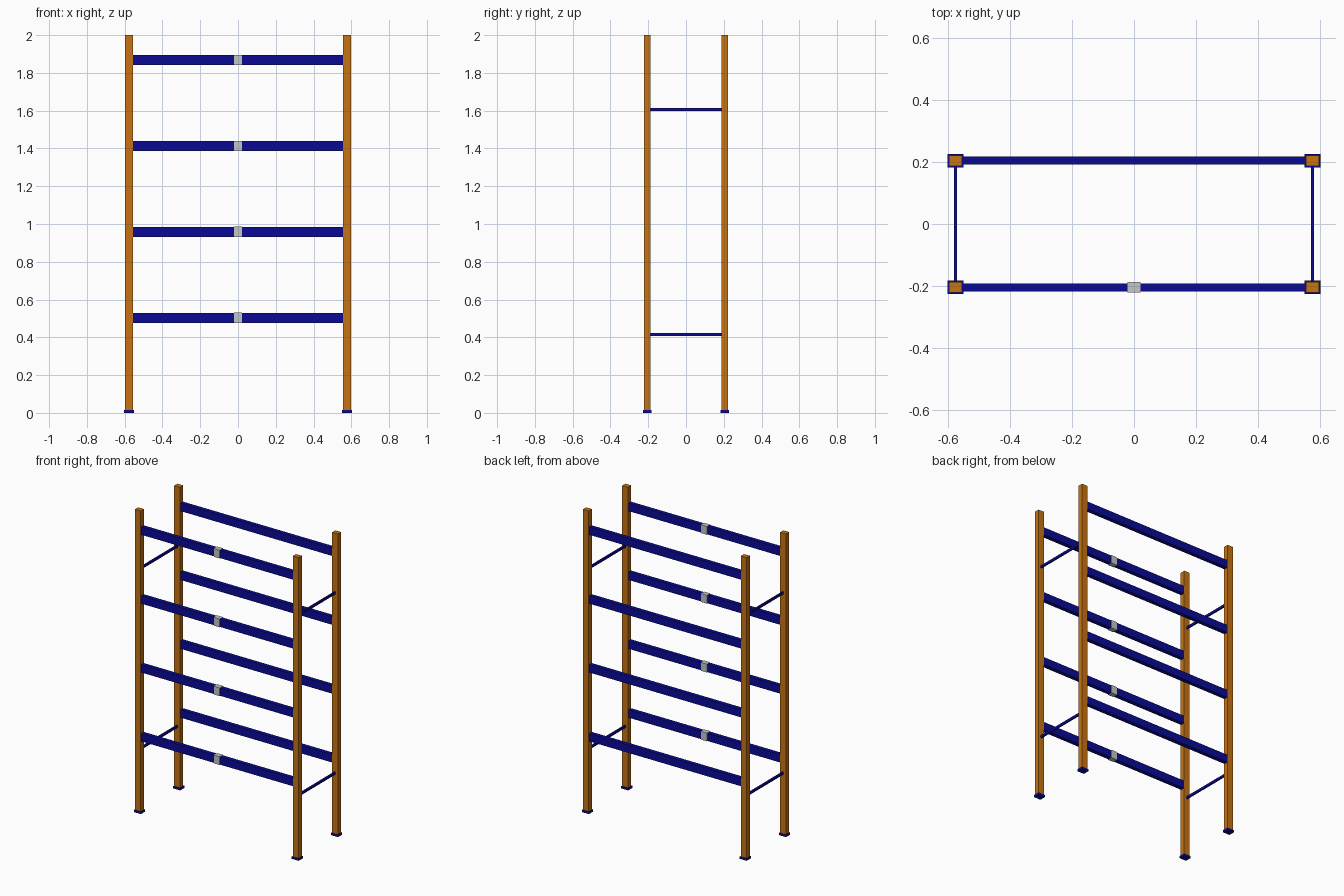
import bpy

cube = bpy.data.objects.get("Cube")
if cube:
    bpy.data.objects.remove(cube, do_unlink=True)


def material(name, rgb):
    m = bpy.data.materials.new(name)
    m.use_nodes = True
    m.diffuse_color = (*rgb, 1)
    m.node_tree.nodes["Principled BSDF"].inputs["Base Color"].default_value = (*rgb, 1)
    return m


ORANGE = material("orange paint", (0.57, 0.17, 0.006))
BLUE = material("blue paint", (0.003, 0.003, 0.3))
GREY = material("light grey", (0.55, 0.57, 0.56))


def box(name, center, size, mat):
    """Flat-sided box with its size baked into the mesh."""
    bpy.ops.mesh.primitive_cube_add(size=1, location=center)
    ob = bpy.context.object
    ob.name = name
    ob.scale = size
    bpy.ops.object.transform_apply(location=False, rotation=False, scale=True)
    ob.data.materials.append(mat)
    return ob


POST_X, POST_Y = 0.577, 0.205
POST_W, POST_D = 0.042, 0.034
FOOT_H = 0.014
LEVELS = [0.503 + 0.455 * i for i in range(4)]
SIDES = {"left": 1, "right": -1}
ENDS = {"front": -1, "back": 1}

# Uprights on foot plates
for end, sy in ENDS.items():
    for side, sx in SIDES.items():
        x, y = sx * POST_X, sy * POST_Y
        box(f"{end}_{side}_post", (x, y, (2 + FOOT_H) / 2),
            (POST_W, POST_D, 2 - FOOT_H), ORANGE)
        box(f"{end}_{side}_foot", (x, y, FOOT_H / 2),
            (0.052, 0.044, FOOT_H), BLUE)

# Shelf beams between the uprights
span = 2 * POST_X - POST_W
for end, sy in ENDS.items():
    for i, z in enumerate(LEVELS, 1):
        box(f"{end}_beam_{i}", (0, sy * POST_Y, z), (span, 0.027, 0.052), BLUE)

# Plain sleeves at the middle of the front beams
for i, z in enumerate(LEVELS, 1):
    box(f"beam_sleeve_{i}", (0, -POST_Y, z), (0.043, 0.034, 0.055), GREY)

# Thin cross bars joining front and back uprights
for side, sx in SIDES.items():
    for level, z in (("lower", 0.415), ("upper", 1.606)):
        box(f"{side}_{level}_cross_bar", (sx * POST_X, 0, z),
            (0.01, 2 * POST_Y - POST_D, 0.016), BLUE)
